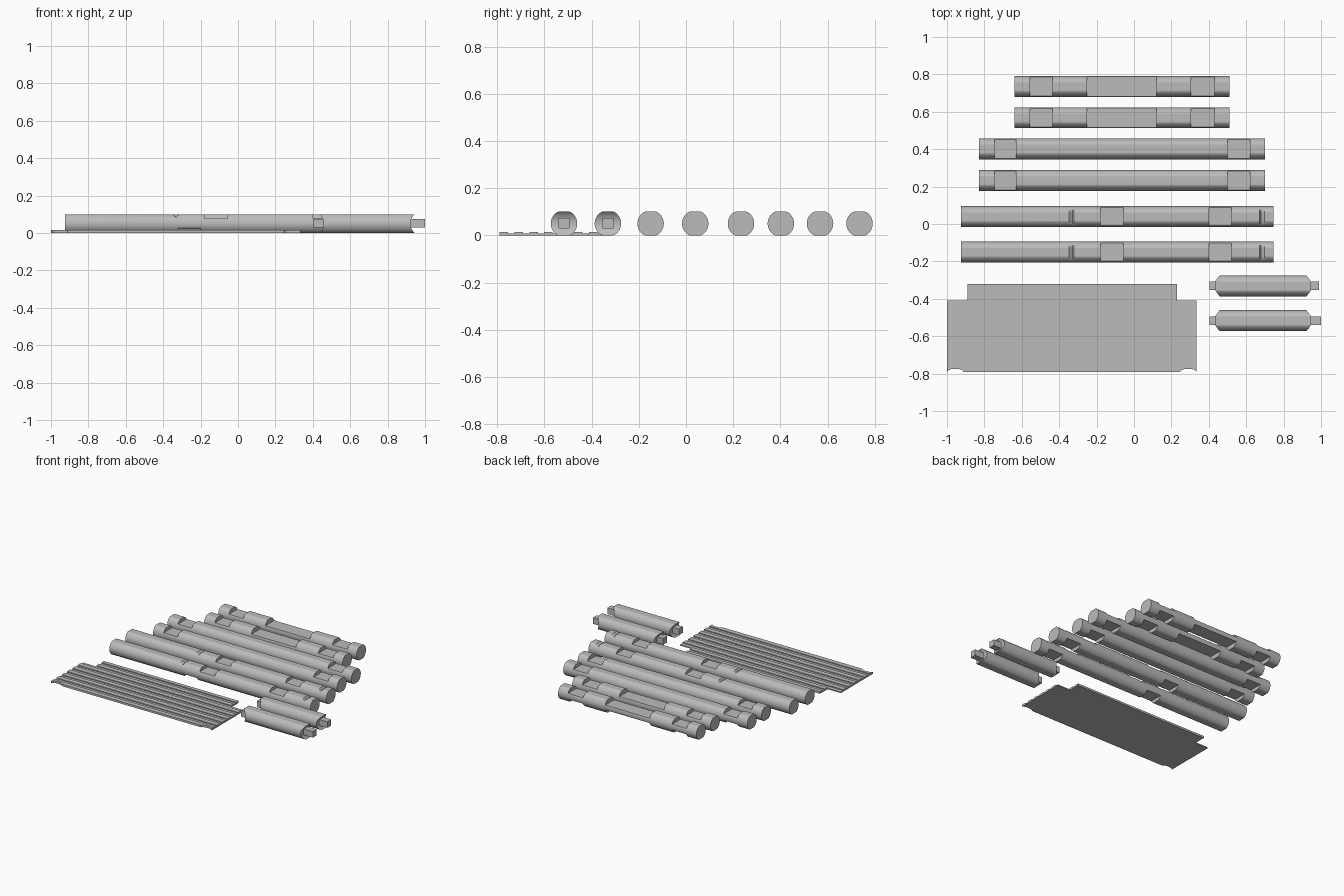
import bpy
import bmesh
import math

cube = bpy.data.objects.get("Cube")
if cube:
    bpy.data.objects.remove(cube)

grey = bpy.data.materials.new("plain_grey")
grey.use_nodes = True
COLOUR = (0.5, 0.5, 0.5, 1)
grey.diffuse_color = COLOUR
grey.node_tree.nodes["Principled BSDF"].inputs["Base Color"].default_value = COLOUR

RADIUS, HEIGHT, MID, SEGMENTS = 0.056, 0.1, 0.05, 64


def finish(name, bm, y=0.0):
    """Clean the mesh and turn it into a shaded object."""
    flat = [f for f in bm.faces if f.calc_area() < 1e-9]
    bmesh.ops.delete(bm, geom=flat, context="FACES")
    bmesh.ops.remove_doubles(bm, verts=bm.verts, dist=1e-5)
    bmesh.ops.recalc_face_normals(bm, faces=bm.faces)
    mesh = bpy.data.meshes.new(name)
    bm.to_mesh(mesh)
    bm.free()
    mesh.materials.append(grey)
    obj = bpy.data.objects.new(name, mesh)
    obj.location.y = y
    bpy.context.collection.objects.link(obj)
    bpy.ops.object.select_all(action="DESELECT")
    obj.select_set(True)
    bpy.context.view_layer.objects.active = obj
    bpy.ops.object.shade_smooth_by_angle(angle=math.radians(25))
    return obj


def loft(bm, sections):
    """Loft a round log through (x, low z, high z, end shaping) sections."""
    rings = []
    for x, low, high, shape in sections:
        ring = []
        for i in range(SEGMENTS):
            a = 2 * math.pi * (i + 0.5) / SEGMENTS
            z = min(max(MID + RADIUS * math.sin(a), low), high)
            ring.append(bm.verts.new((x + shape(z), RADIUS * math.cos(a), z)))
        rings.append(ring)
    for r, s in zip(rings, rings[1:]):
        for i in range(SEGMENTS):
            j = (i + 1) % SEGMENTS
            bm.faces.new((r[i], r[j], s[j], s[i]))
    # End caps run straight across so that they may curve in height
    half, quarter = SEGMENTS // 2, SEGMENTS // 4
    for ring in (rings[0], rings[-1]):
        for i in range(-quarter, quarter - 1):
            bm.faces.new((ring[i], ring[i + 1], ring[half - 2 - i], ring[half - 1 - i]))


def straight(z):
    return 0.0


def log(name, y, start, end, top=(), bottom=(), grooves=()):
    """Log with (x0, x1, depth) notches above and below, plus V grooves."""
    cuts = {start, end}
    for x0, x1, d in (*top, *bottom):
        cuts |= {x0, x1}
    for g in grooves:
        cuts |= {g - 0.018, g, g + 0.018}
    xs = sorted(cuts)
    sections = []
    for a, b in zip(xs, xs[1:]):
        m = (a + b) / 2
        high = HEIGHT - sum(d for x0, x1, d in top if x0 < m < x1)
        low = sum(d for x0, x1, d in bottom if x0 < m < x1)
        for x in (a, b):
            dip = 0.015 if x in grooves else 0
            sections.append((x, low, high - dip, straight))
    bm = bmesh.new()
    loft(bm, sections)
    finish(name, bm, y)


def box(bm, x0, x1, y0, y1, z0, z1):
    prism(bm, [(x0, y0), (x1, y0), (x1, y1), (x0, y1)], z0, z1)


def prism(bm, outline, z0, z1):
    face = bm.faces.new([bm.verts.new((x, y, z0)) for x, y in outline])
    ext = bmesh.ops.extrude_face_region(bm, geom=[face], use_keep_orig=True)
    moved = [v for v in ext["geom"] if isinstance(v, bmesh.types.BMVert)]
    bmesh.ops.translate(bm, verts=moved, vec=(0, 0, z1 - z0))


# Short logs with a thinned middle
for i, y in enumerate((0.735, 0.568)):
    cuts = [(-0.555, -0.435, 0.028), (-0.25, 0.12, 0.032), (0.305, 0.43, 0.028)]
    log(f"short_log_{i + 1}", y, -0.64, 0.51, cuts, cuts)

# Medium logs notched near the ends
for i, y in enumerate((0.402, 0.233)):
    cuts = [(-0.745, -0.63, 0.026), (0.5, 0.62, 0.026)]
    log(f"medium_log_{i + 1}", y, -0.83, 0.7, cuts, cuts)

# Long logs with notches on both sides and V grooves on top
for i, y in enumerate((0.039, -0.15)):
    log(f"long_log_{i + 1}", y, -0.925, 0.745,
        [(-0.18, -0.055, 0.022), (0.4, 0.52, 0.022)],
        [(-0.32, -0.2, 0.025), (0.55, 0.67, 0.025)], (-0.33, 0.68))


# Cross rails with hollowed ends and square tenons
def hollow(z):
    r = 0.065
    return math.sqrt(r * r - (z - MID) ** 2) - math.sqrt(r * r - MID ** 2)


for i, (y, tip) in enumerate(((-0.331, 0.99), (-0.517, 1.0))):
    bm = bmesh.new()
    loft(bm, [(0.435, 0, HEIGHT, hollow), (0.945, 0, HEIGHT, lambda z: -hollow(z))])
    for x0, x1 in ((0.405, 0.5), (0.88, tip)):
        box(bm, x0, x1, -0.023, 0.023, 0.028, 0.074)
    finish(f"cross_rail_{i + 1}", bm, y)

# Ribbed deck board with rear corner cut-outs and front bites
LEFT, RIGHT, FRONT, BACK, STEP = -1.0, 0.335, -0.79, -0.32, -0.41
INNER_L, INNER_R = -0.89, 0.23


def front_edge():
    pts = [(LEFT, FRONT)]
    for c in (-0.955, 0.29):
        for k in range(13):
            t = math.pi * k / 12
            pts.append((c - 0.043 * math.cos(t), FRONT + 0.016 * math.sin(t)))
    return pts + [(RIGHT, FRONT)]


bm = bmesh.new()
prism(bm, front_edge() + [(RIGHT, STEP), (INNER_R, STEP), (INNER_R, BACK),
                          (INNER_L, BACK), (INNER_L, STEP), (LEFT, STEP)], 0, 0.008)
for k in range(8):
    y0 = FRONT + 0.063 * k
    y1 = min(y0 + 0.036, BACK)
    if k == 0:
        prism(bm, front_edge() + [(RIGHT, y1), (LEFT, y1)], 0.008, 0.015)
    elif y1 < STEP:
        box(bm, LEFT, RIGHT, y0, y1, 0.008, 0.015)
    else:
        box(bm, INNER_L, INNER_R, max(y0, STEP), y1, 0.008, 0.015)
finish("ribbed_deck", bm)
